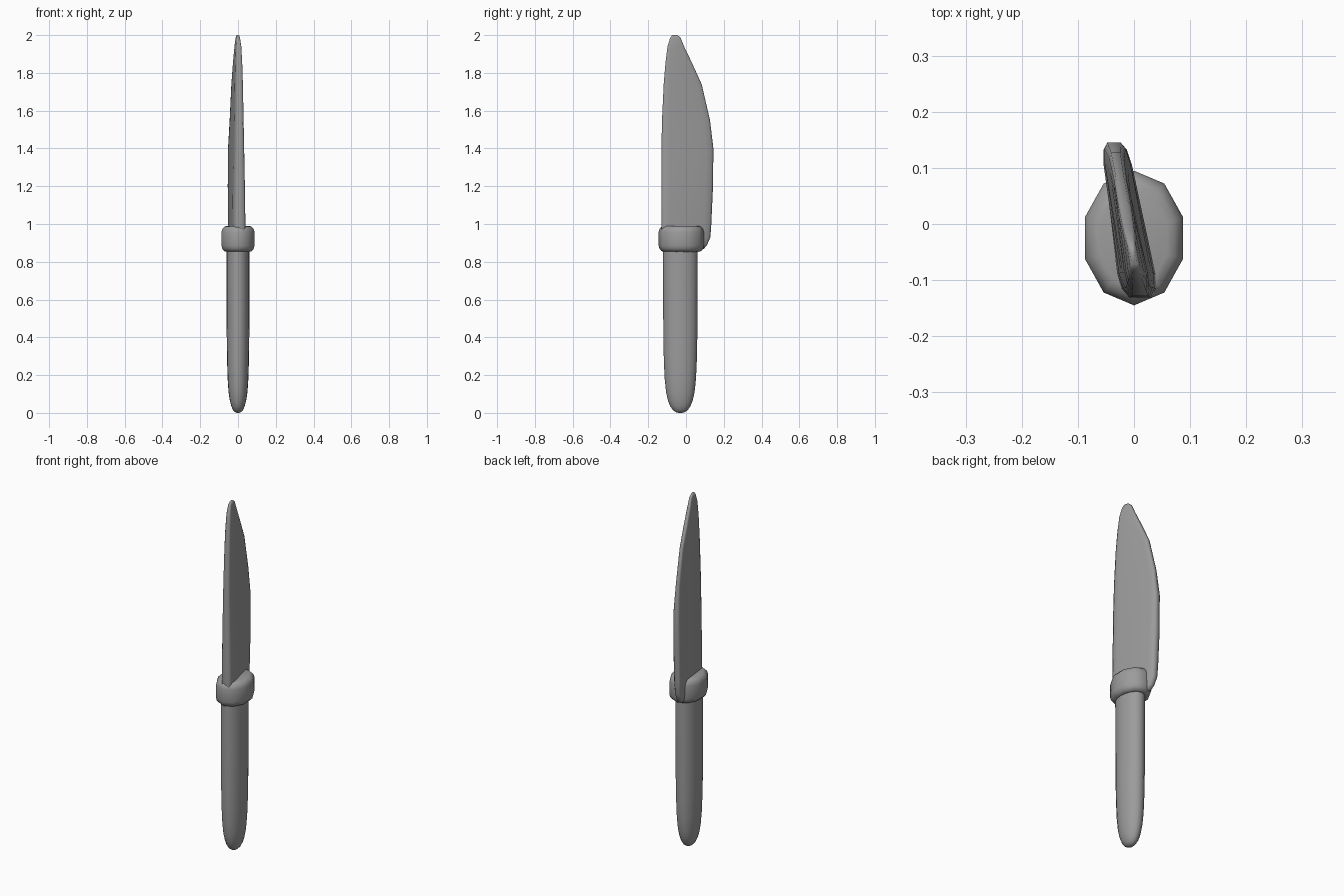
import bpy, bmesh, math

if "Cube" in bpy.data.objects:
    bpy.data.objects.remove(bpy.data.objects["Cube"])

# Dark grey for every part
grey = bpy.data.materials.new("dark_grey")
grey.diffuse_color = (.33, .33, .33, 1)
grey.use_nodes = True
grey.node_tree.nodes["Principled BSDF"].inputs["Base Color"].default_value = grey.diffuse_color


def loft(name, rings, angle):
    """Skin a list of equal-length point rings and cap both ends."""
    bm = bmesh.new()
    rows = [[bm.verts.new(p) for p in ring] for ring in rings]
    n = len(rows[0])
    for a, b in zip(rows, rows[1:]):
        for i in range(n):
            j = (i + 1) % n
            bm.faces.new((a[i], a[j], b[j], b[i]))
    bm.faces.new(rows[0][::-1])
    bm.faces.new(rows[-1])
    bmesh.ops.recalc_face_normals(bm, faces=bm.faces)
    mesh = bpy.data.meshes.new(name)
    bm.to_mesh(mesh)
    bm.free()
    mesh.materials.append(grey)
    ob = bpy.data.objects.new(name, mesh)
    bpy.context.collection.objects.link(ob)
    bpy.ops.object.select_all(action='DESELECT')
    ob.select_set(True)
    bpy.context.view_layer.objects.active = ob
    bpy.ops.object.shade_smooth_by_angle(angle=math.radians(angle))
    return ob


def oval(n, rx, ry, cy, z):
    return [(rx * math.sin(2 * math.pi * i / n),
             cy - ry * math.cos(2 * math.pi * i / n), z) for i in range(n)]


# Oval handle with a rounded butt: (height, scale)
handle = [(0, .10), (.004, .26), (.015, .43), (.035, .58), (.065, .71),
          (.11, .82), (.18, .90), (.28, .95), (.42, .98), (.9, 1.0)]
loft("handle", [oval(20, .061 * s, .092 * s, -.03, z) for z, s in handle], 60)

# Ten-sided collar with rounded rims: (height, inset)
collar = [(.853, .030), (.856, .016), (.868, .005), (.885, 0),
          (.957, 0), (.974, .005), (.986, .016), (.990, .030)]
loft("collar", [oval(10, .092 - d, .12 - d, -.025, z) for z, d in collar], 50)


# Blade section: a blunt, chamfered slab leaning slightly across the handle
def blade_section(z, y0, y1, t0, t1):
    w = y1 - y0
    side = [(y0, .6 * t0), (y0 + .06 * w, .9 * t0), (y0 + .16 * w, t0),
            (y1 - .14 * w, t1 * 1.15), (y1 - .04 * w, .95 * t1), (y1, .6 * t1)]
    pts = [(y, t) for y, t in side] + [(y, -t) for y, t in reversed(side)]
    return [(-.011 - .17 * y + t, y, z) for y, t in pts]


# height, spine y, edge y, half thickness at spine and at edge
blade = [(.868, -.10, .095, .024, .012), (.89, -.12, .112, .028, .017),
         (.93, -.13, .129, .032, .019), (1.0, -.131, .134, .034, .021),
         (1.2, -.131, .143, .031, .022), (1.4, -.130, .145, .027, .020),
         (1.55, -.127, .127, .024, .014), (1.74, -.118, .083, .021, .012),
         (1.85, -.109, .033, .018, .012), (1.94, -.098, -.010, .014, .010),
         (1.985, -.084, -.028, .009, .007), (2.0, -.073, -.045, .005, .004)]
loft("blade", [blade_section(*s) for s in blade], 75)
